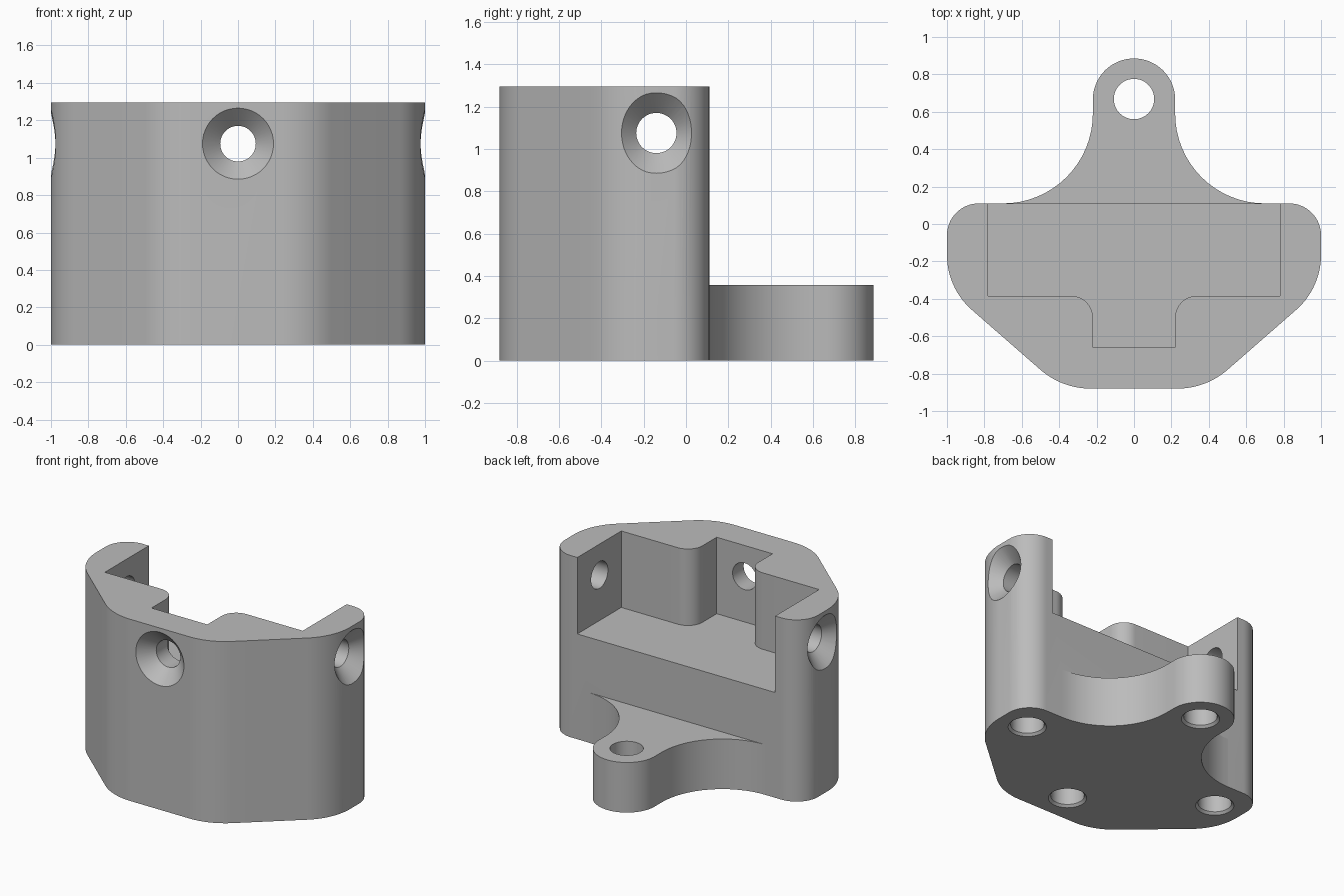
import bpy, bmesh, math
from mathutils import Matrix, Vector

if "Cube" in bpy.data.objects:
    bpy.data.objects.remove(bpy.data.objects["Cube"])

HEIGHT, TAB_HEIGHT, FLOOR = 1.295, 0.357, 0.75

grey = bpy.data.materials.new("plain grey")
grey.use_nodes = True
grey.diffuse_color = (0.5, 0.5, 0.5, 1)
grey.node_tree.nodes["Principled BSDF"].inputs["Base Color"].default_value = (0.5, 0.5, 0.5, 1)


def rounded(half, steps=16):
    """Mirror half an outline of (x, y, radius) corners and round each corner."""
    corners = half + [(-x, y, r) for x, y, r in reversed(half)]
    points = []
    for i, (x, y, r) in enumerate(corners):
        p = Vector((x, y))
        if r == 0:
            points.append(p)
            continue
        a = (Vector(corners[i - 1][:2]) - p).normalized()
        b = (Vector(corners[(i + 1) % len(corners)][:2]) - p).normalized()
        inner = a.angle(b)
        centre = p + (a + b).normalized() * r / math.sin(inner / 2)
        start = p + a * r / math.tan(inner / 2) - centre
        end = p + b * r / math.tan(inner / 2) - centre
        turn = start.angle_signed(end)      # clockwise positive
        for k in range(steps + 1):
            points.append(centre + Matrix.Rotation(-turn * k / steps, 2) @ start)
    clean = []
    for p in points:
        if not clean or (p - clean[-1]).length > 0.0005:
            clean.append(p)
    if (clean[0] - clean[-1]).length < 0.0005:
        clean.pop()
    return clean


def finish(name, bm):
    bmesh.ops.recalc_face_normals(bm, faces=bm.faces)
    mesh = bpy.data.meshes.new(name)
    bm.to_mesh(mesh)
    bm.free()
    mesh.materials.append(grey)
    obj = bpy.data.objects.new(name, mesh)
    bpy.context.collection.objects.link(obj)
    return obj


def prism(name, half, z0, z1):
    bm = bmesh.new()
    face = bm.faces.new([bm.verts.new((p.x, p.y, z0)) for p in rounded(half)])
    up = bmesh.ops.extrude_face_region(bm, geom=[face])["geom"]
    bmesh.ops.translate(bm, vec=(0, 0, z1 - z0),
                        verts=[v for v in up if isinstance(v, bmesh.types.BMVert)])
    return finish(name, bm)


def hole(name, mouth, direction, radius, sink, depth, segments=48):
    """Countersunk drill shape that starts at mouth and runs along direction."""
    bm = bmesh.new()
    extra = 0.03
    profile = [(radius + sink + extra, -extra), (radius, sink), (radius, depth)]
    rings = [[bm.verts.new((r * math.cos(t), r * math.sin(t), h))
              for t in (math.tau * k / segments for k in range(segments))]
             for r, h in profile]
    for low, high in zip(rings, rings[1:]):
        for k in range(segments):
            n = (k + 1) % segments
            bm.faces.new((low[k], low[n], high[n], high[k]))
    bm.faces.new(rings[0])
    bm.faces.new(rings[-1])
    turn = Vector(direction).to_track_quat('Z', 'Y').to_matrix().to_4x4()
    bm.transform(Matrix.Translation(mouth) @ turn)
    return finish(name, bm)


def combine(target, tool, operation):
    tool.hide_render = True
    mod = target.modifiers.new(tool.name, 'BOOLEAN')
    mod.operation, mod.solver, mod.object = operation, 'EXACT', tool
    bpy.context.view_layer.objects.active = target
    bpy.ops.object.modifier_apply(modifier=mod.name)
    bpy.data.objects.remove(tool)


# Tall body and low mounting tab
body = prism("mounting_block", [(0.385, -0.88, 0.41), (1, -0.343, 0.39), (1, 0.11, 0.17)],
             0, HEIGHT)
tab = prism("rear_tab", [(0.7, -0.1, 0), (0.7, 0.11, 0), (0.22, 0.11, 0.48),
                         (0.22, 0.885, 0.2199)], 0, TAB_HEIGHT)
combine(body, tab, 'UNION')

# T-shaped pocket, open at the top and back
pocket = prism("pocket", [(0.22, -0.66, 0), (0.22, -0.385, 0.115), (0.78, -0.385, 0),
                          (0.78, 0.5, 0)], FLOOR, HEIGHT + 0.2)
combine(body, pocket, 'DIFFERENCE')

# Countersunk screw holes through the front and side walls
for name, mouth, way in (("front_hole", (0, -0.88, 1.075), (0, 1, 0)),
                         ("left_hole", (1, -0.14, 1.075), (-1, 0, 0)),
                         ("right_hole", (-1, -0.14, 1.075), (1, 0, 0))):
    combine(body, hole(name, mouth, way, 0.095, 0.095, 0.32), 'DIFFERENCE')

# Chamfered bolt holes in the underside; the tab one goes right through
for name, x, y, depth in (("tab_bolt", 0, 0.668, 0.5), ("front_bolt", 0, -0.668, 0.36),
                          ("left_bolt", 0.79, -0.13, 0.36), ("right_bolt", -0.79, -0.13, 0.36)):
    combine(body, hole(name, (x, y, 0), (0, 0, 1), 0.108, 0.016, depth), 'DIFFERENCE')

# Smooth curved walls, keep edges sharp
bpy.ops.object.select_all(action='DESELECT')
body.select_set(True)
bpy.context.view_layer.objects.active = body
bpy.ops.object.shade_smooth_by_angle(angle=math.radians(25))
